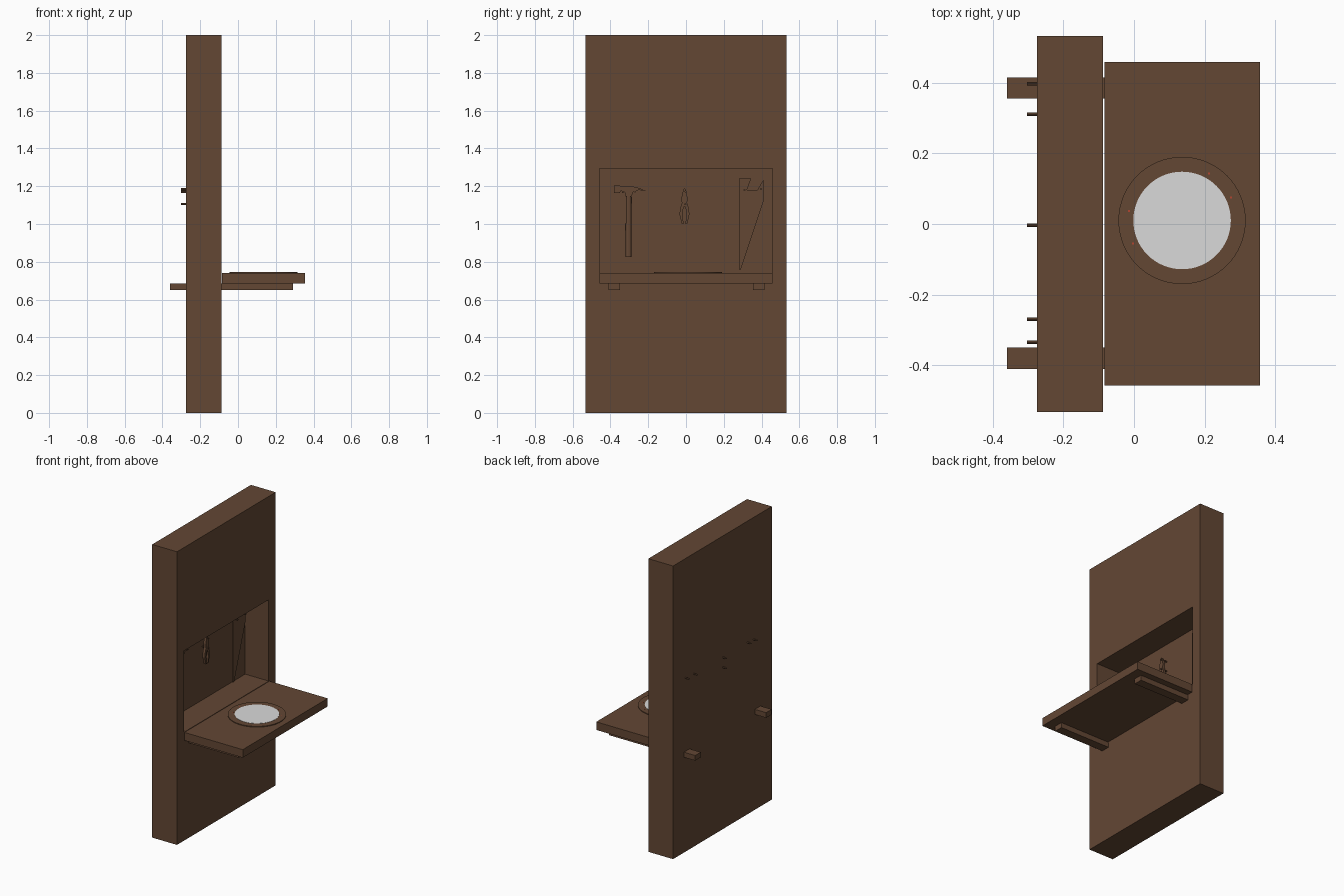
import bpy, bmesh, math
from mathutils import Matrix, Vector

if "Cube" in bpy.data.objects:
    bpy.data.objects.remove(bpy.data.objects["Cube"])


def material(name, rgb):
    m = bpy.data.materials.new(name)
    m.diffuse_color = (*rgb, 1)
    m.use_nodes = True
    m.node_tree.nodes["Principled BSDF"].inputs["Base Color"].default_value = m.diffuse_color
    return m


BROWN = material("dark brown wood", (0.125, 0.063, 0.034))
WHITE = material("white", (0.70, 0.70, 0.70))
RED = material("red", (0.45, 0.06, 0.03))


def finish(name, bm, mat, smooth=False):
    bmesh.ops.recalc_face_normals(bm, faces=bm.faces)
    me = bpy.data.meshes.new(name)
    bm.to_mesh(me)
    bm.free()
    me.materials.append(mat)
    ob = bpy.data.objects.new(name, me)
    bpy.context.collection.objects.link(ob)
    if smooth:
        bpy.ops.object.select_all(action='DESELECT')
        ob.select_set(True)
        bpy.context.view_layer.objects.active = ob
        bpy.ops.object.shade_smooth_by_angle(angle=math.radians(35))
    return ob


def add_box(bm, lo, hi):
    lo, hi = Vector(lo), Vector(hi)
    m = Matrix.Translation((lo + hi) / 2) @ Matrix.Diagonal((*(hi - lo), 1))
    bmesh.ops.create_cube(bm, size=1, matrix=m)


def box(name, lo, hi, mat=BROWN):
    bm = bmesh.new()
    add_box(bm, lo, hi)
    return finish(name, bm, mat)


def add_plate(bm, pts, x0, x1):
    """Outline in (y, z), extruded along x."""
    f = bm.faces.new([bm.verts.new((x0, y, z)) for y, z in pts])
    r = bmesh.ops.extrude_face_region(bm, geom=[f])
    for v in r["geom"]:
        if isinstance(v, bmesh.types.BMVert):
            v.co.x = x1


def disc(name, c, r, z0, z1, mat, hole=0):
    bm = bmesh.new()
    bmesh.ops.create_cone(bm, cap_ends=True, segments=64, radius1=r, radius2=r, depth=z1 - z0,
                          matrix=Matrix.Translation((*c, (z0 + z1) / 2)))
    return finish(name, bm, mat, True)


# Wall slab with a niche sunk into its +x side
bm = bmesh.new()
add_box(bm, (-0.275, -0.532, 0), (-0.088, 0.532, 2))
bm.faces.ensure_lookup_table()
front = max(bm.faces, key=lambda f: f.calc_center_median().x)
bmesh.ops.inset_region(bm, faces=[front], thickness=0.1)
for v in front.verts:
    v.co.y = -0.459 if v.co.y < 0 else 0.457
    v.co.z = 0.74 if v.co.z < 1 else 1.295
r = bmesh.ops.extrude_face_region(bm, geom=[front])
for v in r["geom"]:
    if isinstance(v, bmesh.types.BMVert):
        v.co.x = -0.266
if front.is_valid:
    bmesh.ops.delete(bm, geom=[front], context='FACES_ONLY')
finish("wall", bm, BROWN)

# Fold-down table board and its two support rails
box("table_board", (-0.084, -0.457, 0.685), (0.356, 0.459, 0.74))
for side, y in (("left", -0.38), ("right", 0.385)):
    box("support_rail_" + side, (-0.36, y - 0.03, 0.65), (0.292, y + 0.03, 0.685))

# Round plate with a white centre and tiny red rim marks
C = (0.136, 0.01)
disc("plate_rim", C, 0.18, 0.74, 0.745, BROWN)
disc("plate_centre", C, 0.138, 0.741, 0.7465, WHITE)
for i, a in enumerate((25, 60, 170, 205)):
    x, y = (C[k] + 0.153 * f(math.radians(a)) for k, f in enumerate((math.cos, math.sin)))
    box(f"rim_mark_{i}", (x - 0.003, y - 0.003, 0.744), (x + 0.003, y + 0.003, 0.7455), RED)

# Hammer: round handle and flat head with a claw
bm = bmesh.new()
bmesh.ops.create_cone(bm, cap_ends=True, segments=12, radius1=0.016, radius2=0.014, depth=0.345,
                      matrix=Matrix.Translation((-0.235, -0.304, 0.997)))
add_plate(bm, [(-0.38, 1.165), (-0.35, 1.165), (-0.345, 1.175), (-0.325, 1.17), (-0.32, 1.145),
               (-0.288, 1.145), (-0.28, 1.17), (-0.25, 1.18), (-0.213, 1.175), (-0.245, 1.19),
               (-0.28, 1.198), (-0.345, 1.198), (-0.35, 1.203), (-0.38, 1.203)], -0.25, -0.22)
finish("hammer", bm, BROWN)

# Pliers: mirrored half outline for jaw and grip
bm = bmesh.new()
half = [(0, 1.19), (0.007, 1.18), (0.016, 1.14), (0.014, 1.11), (0.024, 1.08), (0.026, 1.05),
        (0.014, 1.0), (0.004, 1.0), (0.012, 1.05), (0.009, 1.075), (0, 1.095)]
for s in (-1, 1):
    add_plate(bm, [(-0.008 + s * y, z) for y, z in half], -0.244, -0.226)
finish("pliers", bm, BROWN)

# Saw: thin tapering blade with a notched handle
bm = bmesh.new()
add_plate(bm, [(0.28, 1.24), (0.345, 1.24), (0.322, 1.18), (0.378, 1.18), (0.41, 1.235),
               (0.41, 1.12), (0.29, 0.76), (0.28, 0.76)], -0.238, -0.232)
finish("saw", bm, BROWN)

# Hanging pegs, passing through the back of the wall
for i, (y, z) in enumerate(((-0.335, 1.168), (-0.27, 1.172), (-0.003, 1.172),
                            (-0.003, 1.105), (0.31, 1.18), (0.397, 1.185))):
    bm = bmesh.new()
    bmesh.ops.create_cone(bm, cap_ends=True, segments=8, radius1=0.005, radius2=0.005, depth=0.085,
                          matrix=Matrix.Translation((-0.26, y, z)) @ Matrix.Rotation(math.pi / 2, 4, 'Y'))
    finish(f"peg_{i}", bm, BROWN)
